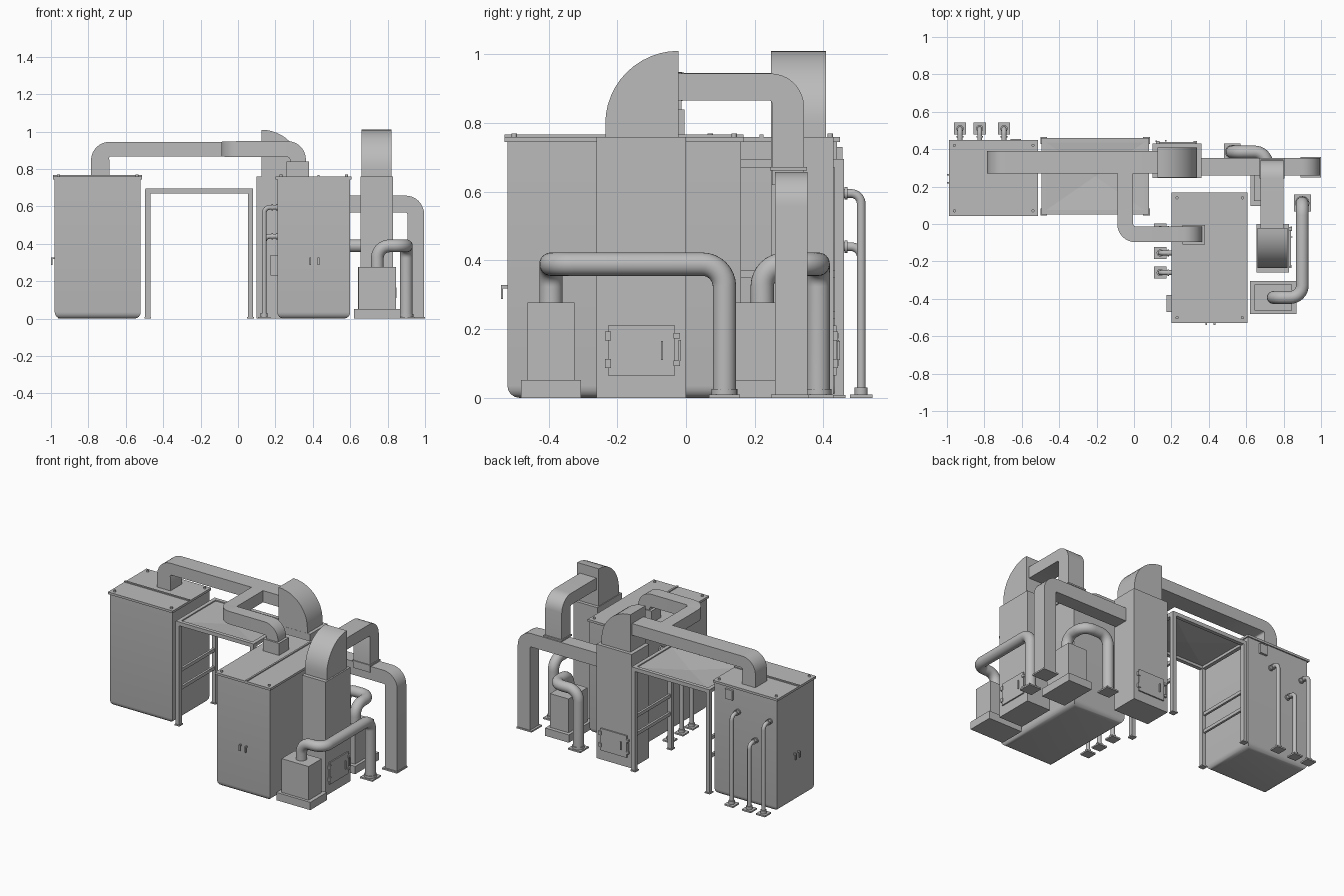
import bpy, bmesh, math
from mathutils import Vector, Quaternion

cube = bpy.data.objects.get("Cube")
if cube:
    bpy.data.objects.remove(cube, do_unlink=True)

gray = bpy.data.materials.new("machine_gray")
gray.use_nodes = True
COLOR = (0.5, 0.5, 0.5, 1)
gray.diffuse_color = COLOR
gray.node_tree.nodes["Principled BSDF"].inputs["Base Color"].default_value = COLOR
X, Y, Z = Vector((1, 0, 0)), Vector((0, 1, 0)), Vector((0, 0, 1))


def finish(name, bm, smooth=False):
    bmesh.ops.recalc_face_normals(bm, faces=bm.faces)
    mesh = bpy.data.meshes.new(name)
    bm.to_mesh(mesh)
    bm.free()
    mesh.materials.append(gray)
    ob = bpy.data.objects.new(name, mesh)
    bpy.context.collection.objects.link(ob)
    if smooth:
        bpy.ops.object.select_all(action='DESELECT')
        ob.select_set(True)
        bpy.context.view_layer.objects.active = ob
        bpy.ops.object.shade_smooth_by_angle(angle=math.radians(35))
    return ob


def box(name, x, y, z, bottom_bevel=0):
    """Box from (min, max) ranges, optionally with a rounded underside."""
    bm = bmesh.new()
    bmesh.ops.create_cube(bm, size=1)
    for v in bm.verts:
        v.co = [r[0] if c < 0 else r[1] for c, r in zip(v.co, (x, y, z))]
    if bottom_bevel:
        low = [e for e in bm.edges if all(v.co.z < z[0] + 0.001 for v in e.verts)]
        bmesh.ops.bevel(bm, geom=low, offset=bottom_bevel, segments=4,
                        profile=0.5, affect='EDGES')
    return finish(name, bm, bottom_bevel > 0)


def block(name, center, size):
    return box(name, *[(c - s / 2, c + s / 2) for c, s in zip(center, size)])


def panel_block(name, origin, right, normal, across, up, out, size):
    """Block placed on a wall; size is width, height, depth."""
    c = origin + right * across + Z * up + normal * out
    s = [abs(right[i]) * size[0] + abs(Z[i]) * size[1] + abs(normal[i]) * size[2]
         for i in range(3)]
    return block(name, c, s)


def fillet(points, radius, scales, steps=8):
    """Round the corners of a path; each leg has its own section scale."""
    pts = [Vector(p) for p in points]
    out = [(pts[0], scales[0])]
    for i in range(1, len(pts) - 1):
        a, b = (pts[i - 1] - pts[i]).normalized(), (pts[i + 1] - pts[i]).normalized()
        mid = pts[i] + (a + b) * radius
        for k in range(steps + 1):
            t = k / steps
            ang = t * math.pi / 2
            p = mid - b * radius * math.cos(ang) - a * radius * math.sin(ang)
            out.append((p, scales[i - 1] * (1 - t) + scales[i] * t))
    return out + [(pts[-1], scales[-1])]


def sweep(name, points, radius, side, section, scales=None):
    """Carry a 2D section along a rounded path; scales act on its second axis."""
    path = fillet(points, radius, scales or [1] * (len(points) - 1))
    u, last, rings, bm = side.copy(), None, [], bmesh.new()
    for i, (p, s) in enumerate(path):
        t = (path[min(i + 1, len(path) - 1)][0] - path[max(i - 1, 0)][0]).normalized()
        if last:
            u = last.rotation_difference(t) @ u
        last = t
        v = t.cross(u)
        rings.append([bm.verts.new(p + u * a + v * b * s) for a, b in section])
    n = len(section)
    for r, q in zip(rings, rings[1:]):
        for j in range(n):
            bm.faces.new((r[j], r[(j + 1) % n], q[(j + 1) % n], q[j]))
    bm.faces.new(rings[0])
    bm.faces.new(rings[-1])
    return finish(name, bm, True)


def rect(w, h):
    return [(-w / 2, -h / 2), (w / 2, -h / 2), (w / 2, h / 2), (-w / 2, h / 2)]


def circle(r, n=20):
    return [(r * math.cos(k * math.tau / n), r * math.sin(k * math.tau / n)) for k in range(n)]


def disc(name, center, direction, r, depth):
    c = Vector(center)
    return sweep(name, [c, c + direction * depth], 0, X if abs(direction.x) < 0.5 else Y, circle(r))


# Cabinets with lids, seam strips, corner bolts and door handles
def cabinet(name, x, y, seam_axis, seam, front, right, normal):
    box(name + "_body", x, y, (0, 0.75), 0.035)
    lx, ly = (x[0] - 0.01, x[1] + 0.008), (y[0] - 0.008, y[1] + 0.008)
    box(name + "_lid", lx, ly, (0.745, 0.76))
    strip = (seam - 0.006, seam + 0.006)
    box(name + "_lid_seam", *((lx, strip) if seam_axis == 'y' else (strip, ly)), (0.76, 0.767))
    for bx in (x[0] + 0.02, x[1] - 0.02):
        for by in (y[0] + 0.02, y[1] - 0.02):
            disc(name + "_lid_bolt", (bx, by, 0.755), Z, 0.008, 0.015)
    for across in (-0.018, 0.025):
        panel_block(name + "_handle_bar", front, right, normal, across, 0.308, 0.016, (0.009, 0.04, 0.006))
        panel_block(name + "_handle_mount", front, right, normal, across, 0.323, 0.008, (0.009, 0.01, 0.016))


cabinet("left_cabinet", (-0.98, -0.52), (0.05, 0.44), 'y', 0.22, Vector((-0.98, 0.245, 0)), -Y, -X)
cabinet("right_cabinet", (0.21, 0.60), (-0.52, 0.16), 'x', 0.43, Vector((0.405, -0.52, 0)), X, -Y)
box("left_cabinet_switch_box", (-0.66, -0.605), (0.44, 0.455), (0.665, 0.73))
box("right_cabinet_side_box", (0.175, 0.21), (-0.47, -0.38), (0.23, 0.34))


# Thin feed pipes standing beside each cabinet
def feed_pipe(wall, normal, height):
    wall = Vector(wall)
    foot = wall + normal * 0.07
    block("feed_pipe_foot", foot + Z * 0.005, (0.065, 0.065, 0.01))
    disc("feed_pipe_socket", foot, Z, 0.019, 0.03)
    sweep("feed_pipe", [foot, foot + Z * height, wall + Z * height], 0.03,
          X if abs(normal.y) > 0.5 else Y, circle(0.013, 14))
    disc("feed_pipe_collar", wall + normal * 0.022 + Z * height, normal, 0.018, 0.008)
    disc("feed_pipe_wall_flange", wall + Z * height, normal, 0.018, 0.008)


for px, h in ((-0.93, 0.595), (-0.825, 0.44), (-0.695, 0.595)):
    feed_pipe((px, 0.44, 0), Y, h)
for py, h in ((-0.26, 0.595), (-0.155, 0.44), (-0.03, 0.595)):
    feed_pipe((0.21, py, 0), -X, h)


# Canopy frame with dished panel, legs and side rails
x0, x1, y0, y1 = -0.495, 0.08, 0.05, 0.46
for y in (y0, y1 - 0.025):
    box("canopy_long_beam", (x0, x1), (y, y + 0.025), (0.67, 0.695))
for x in (x0, x1 - 0.025):
    box("canopy_short_beam", (x, x + 0.025), (y0, y1), (0.67, 0.695))
    for z in (0.24, 0.36):
        box("canopy_side_rail", (x + 0.005, x + 0.02), (y0, y1), (z - 0.011, z + 0.011))
    for y in (y0, y1 - 0.028):
        box("canopy_leg", (x - 0.001, x + 0.026), (y, y + 0.028), (0, 0.69))
        box("canopy_foot", (x - 0.006, x + 0.031), (y - 0.005, y + 0.033), (0, 0.008))
bm = bmesh.new()
rim = [bm.verts.new((x, y, 0.688)) for x, y in
       ((x0 + 0.02, y0 + 0.02), (x1 - 0.02, y0 + 0.02), (x1 - 0.02, y1 - 0.02), (x0 + 0.02, y1 - 0.02))]
dip = bm.verts.new(((x0 + x1) / 2, (y0 + y1) / 2, 0.672))
for i in range(4):
    bm.faces.new((rim[i], rim[(i + 1) % 4], dip))
finish("canopy_panel", bm)


# Towers with quarter-round hoods and hatch doors
def hood(name, start, run, side, width):
    """Flat-backed hood rising from start, curving down along run."""
    r, straight = 0.213, 0.037
    prof = [(0, 0)] + [(r * math.sin(a), straight + r * math.cos(a))
                       for a in (k * math.pi / 24 for k in range(13))] + [(r, 0)]
    bm = bmesh.new()
    face = bm.faces.new([bm.verts.new(start + run * a + Z * b - side * width / 2) for a, b in prof])
    ext = bmesh.ops.extrude_face_region(bm, geom=[face])
    bmesh.ops.translate(bm, vec=side * width, verts=[g for g in ext["geom"] if isinstance(g, bmesh.types.BMVert)])
    finish(name, bm, True)


def hatch(name, origin, right, normal):
    def part(n, *args):
        panel_block(name + n, origin, right, normal, *args)
    part("_door", 0, 0.138, 0.004, (0.195, 0.146, 0.009))
    for z in (0.10, 0.18):
        part("_hinge", -0.097, z, 0.006, (0.018, 0.026, 0.014))
        part("_latch", 0.103, z, 0.007, (0.02, 0.016, 0.014))
    part("_latch_bar", 0.112, 0.138, 0.012, (0.008, 0.06, 0.008))
    part("_pull", 0.06, 0.138, 0.014, (0.006, 0.055, 0.008))


box("front_tower_body", (0.655, 0.83), (-0.26, 0.0), (0, 0.76))
hood("front_tower_hood", Vector((0.74, -0.022, 0.76)), -Y, X, 0.16)
hatch("front_tower_hatch", Vector((0.83, -0.13, 0)), Y, X)
box("back_tower_body", (0.10, 0.36), (0.247, 0.43), (0, 0.76))
hood("back_tower_hood", Vector((0.125, 0.328, 0.76)), X, Y, 0.16)
hatch("back_tower_hatch", Vector((0.23, 0.43, 0)), -X, Y)


# Square ducts
sweep("main_duct", [(-0.737, 0.33, 0.755), (-0.737, 0.33, 0.906), (0.14, 0.33, 0.906)],
      0.055, Y, rect(0.12, 0.078), [1.25, 1])
sweep("branch_duct", [(-0.047, 0.33, 0.906), (-0.047, -0.055, 0.906), (0.32, -0.055, 0.906),
                      (0.32, -0.055, 0.80)], 0.055, X, rect(0.085, 0.078), [1, 1.1, 1.1])
box("branch_duct_collar", (0.26, 0.38), (-0.11, -0.005), (0.755, 0.84))
sweep("drop_duct", [(0.738, -0.03, 0.905), (0.738, 0.297, 0.905), (0.738, 0.297, 0.62)],
      0.055, X, rect(0.122, 0.078), [1, 1.2])
block("drop_duct_flange", (0.738, 0.298, 0.667), (0.135, 0.108, 0.01))
sweep("outlet_duct", [(0.35, 0.306, 0.613), (0.95, 0.306, 0.613), (0.95, 0.306, 0)],
      0.055, Y, rect(0.095, 0.09))
block("outlet_duct_foot", (0.945, 0.303, 0.005), (0.11, 0.11, 0.01))


# Burner units: plinth, housing and a round arched pipe
def burner(name, center, along, across, reach, span):
    c = Vector(center)
    def unit(n, length, width, z0, z1):
        size = [abs(along[i]) * length + abs(across[i]) * width + Z[i] * (z1 - z0) for i in range(3)]
        block(name + n, c + Z * (z0 + z1) / 2, size)
    unit("_plinth", 0.25, 0.175, 0, 0.052)
    unit("_housing", 0.2, 0.137, 0.05, 0.277)
    turn = c + along * reach
    end = turn + across * span
    sweep(name + "_pipe", [c + Z * 0.27, c + Z * 0.389, turn + Z * 0.389, end + Z * 0.389, end],
          0.065, across, circle(0.034, 24))
    disc(name + "_pipe_socket", end, Z, 0.038, 0.025)
    block(name + "_pipe_foot", end + Z * 0.005, (0.09, 0.09, 0.01))


burner("front_burner", (0.745, -0.393, 0), X, Y, 0.155, 0.505)
burner("back_burner", (0.71, 0.222, 0), Y, -X, 0.163, 0.185)
